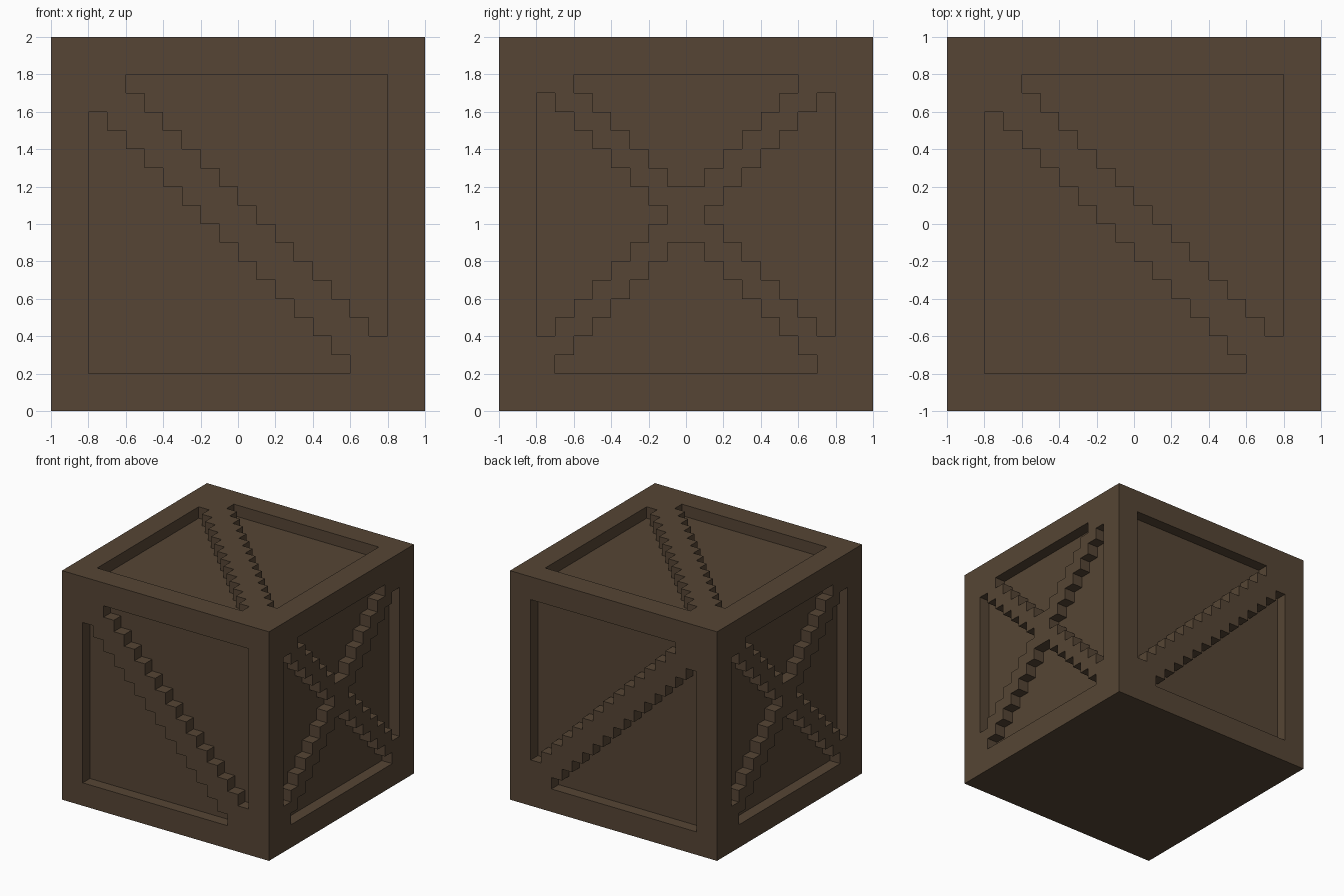
import bpy
import bmesh
import math
from mathutils import Vector

if "Cube" in bpy.data.objects:
    bpy.data.objects.remove(bpy.data.objects["Cube"])

CELLS = 20        # the crate is laid out on a 20 x 20 grid per side
STEP = 0.1        # cell size, also the depth of the sunken panels
BORDER = 2        # frame width in cells


def carved(face):
    """True where a face cell belongs to a sunken panel."""
    n, c = face.normal, face.calc_center_median()
    i, j, k = (math.floor((v + 1) / STEP) for v in c)
    if n.z < -0.5:                                   # plain underside
        return False
    if abs(n.x) > 0.5:                               # left, right: crossed braces
        a, b = j, k
        solid = a + b in (19, 20) or (CELLS - 1 - a) + b in (19, 20)
    else:                                            # front, back, top: single brace
        a, b = i, (j if n.z > 0.5 else k)
        solid = 18 <= a + b <= 20
    inside = all(BORDER <= v < CELLS - BORDER for v in (a, b))
    return inside and not solid


# Gridded cube
bm = bmesh.new()
bmesh.ops.create_cube(bm, size=2)
bmesh.ops.subdivide_edges(bm, edges=bm.edges[:], cuts=CELLS - 1, use_grid_fill=True)
bm.normal_update()

# Push the panels of each side inwards
for normal in ((0, -1, 0), (0, 1, 0), (1, 0, 0), (-1, 0, 0), (0, 0, 1)):
    normal = Vector(normal)
    bm.normal_update()
    panel = [f for f in bm.faces
             if f.normal.dot(normal) > 0.9
             and f.calc_center_median().dot(normal) > 0.99 and carved(f)]
    new = bmesh.ops.extrude_face_region(bm, geom=panel)["geom"]
    verts = [g for g in new if isinstance(g, bmesh.types.BMVert)]
    bmesh.ops.translate(bm, verts=verts, vec=-normal * STEP)
    left_over = [f for f in panel if f.is_valid]
    if left_over:
        bmesh.ops.delete(bm, geom=left_over, context='FACES')

bmesh.ops.recalc_face_normals(bm, faces=bm.faces[:])
bmesh.ops.translate(bm, verts=bm.verts[:], vec=(0, 0, 1))

# Crate object
mesh = bpy.data.meshes.new("crate")
bm.to_mesh(mesh)
bm.free()
wood = bpy.data.materials.new("dark brown wood")
wood.diffuse_color = (0.093, 0.060, 0.035, 1)
wood.use_nodes = True
wood.node_tree.nodes["Principled BSDF"].inputs["Base Color"].default_value = wood.diffuse_color
mesh.materials.append(wood)
crate = bpy.data.objects.new("crate", mesh)
bpy.context.collection.objects.link(crate)
